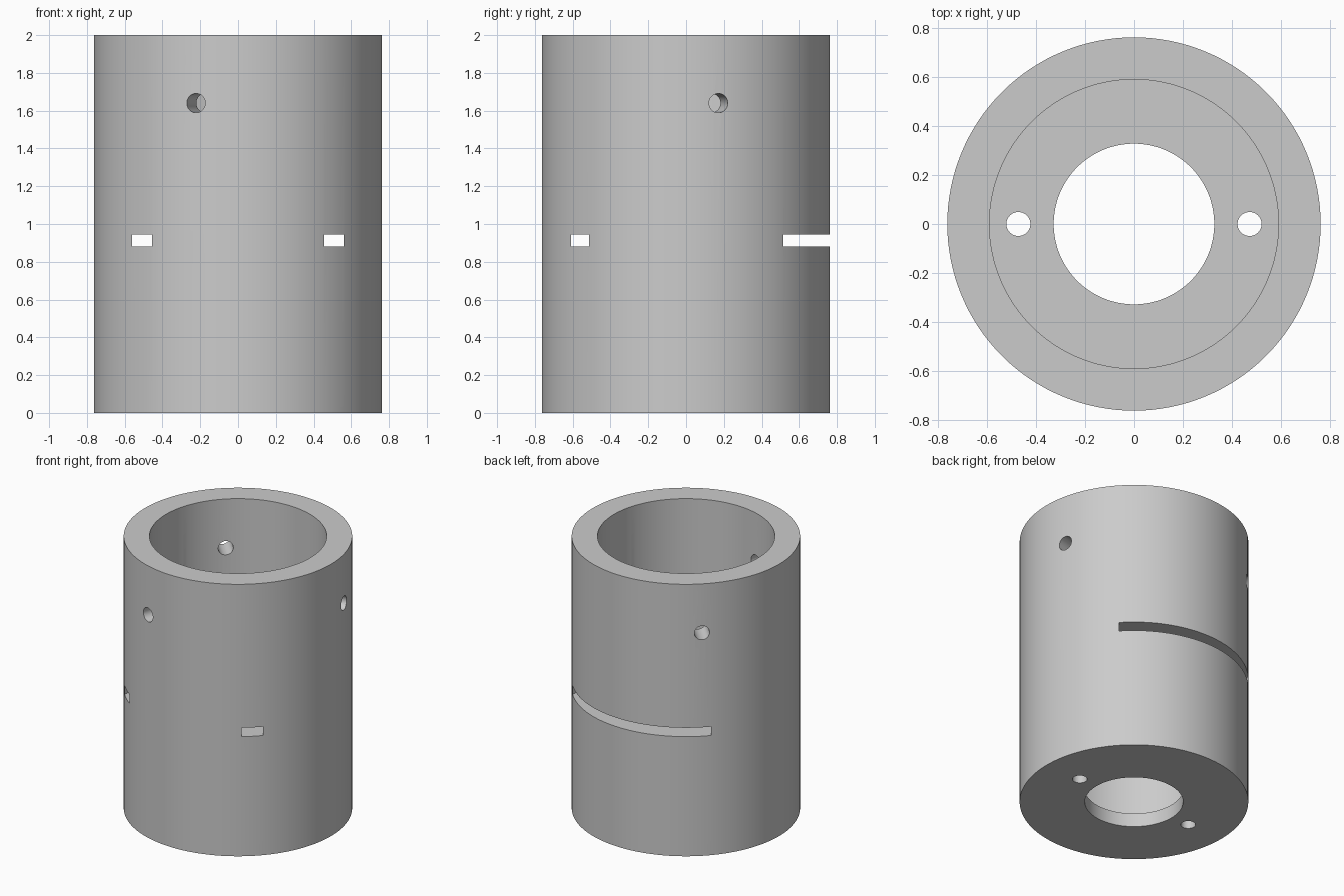
import bpy, bmesh, math
from mathutils import Matrix, Vector

if "Cube" in bpy.data.objects:
    bpy.data.objects.remove(bpy.data.objects["Cube"])

R_OUT, R_IN, R_BORE, HEIGHT, FLOOR = 0.762, 0.59, 0.328, 2.0, 0.1
SEGMENTS = 128

grey = bpy.data.materials.new("plain grey")
grey.diffuse_color = (0.6, 0.6, 0.6, 1)
grey.use_nodes = True
grey.node_tree.nodes["Principled BSDF"].inputs["Base Color"].default_value = grey.diffuse_color


def new_object(name, bm):
    bmesh.ops.recalc_face_normals(bm, faces=bm.faces)
    mesh = bpy.data.meshes.new(name)
    bm.to_mesh(mesh)
    bm.free()
    mesh.materials.append(grey)
    obj = bpy.data.objects.new(name, mesh)
    bpy.context.collection.objects.link(obj)
    return obj


def lathe(name, profile):
    """Spin a closed (radius, z) profile around the z axis."""
    bm = bmesh.new()
    rings = []
    for i in range(SEGMENTS):
        a = 2 * math.pi * i / SEGMENTS
        rings.append([bm.verts.new((r * math.cos(a), r * math.sin(a), z)) for r, z in profile])
    n = len(profile)
    for i in range(SEGMENTS):
        a, b = rings[i], rings[(i + 1) % SEGMENTS]
        for j in range(n):
            k = (j + 1) % n
            bm.faces.new((a[j], b[j], b[k], a[k]))
    return new_object(name, bm)


def rod(name, radius, length, centre, direction):
    bm = bmesh.new()
    turn = Vector(direction).to_track_quat('Z', 'Y').to_matrix().to_4x4()
    bmesh.ops.create_cone(bm, cap_ends=True, segments=40, radius1=radius, radius2=radius,
                          depth=length, matrix=Matrix.Translation(centre) @ turn)
    return new_object(name, bm)


def box(name, low, high):
    bm = bmesh.new()
    low, high = Vector(low), Vector(high)
    bmesh.ops.create_cube(bm, size=1, matrix=Matrix.Translation((low + high) / 2)
                          @ Matrix.Diagonal((*(high - low), 1)))
    return new_object(name, bm)


# Cup-shaped sleeve with a bored floor
sleeve = lathe("sleeve", [(R_BORE, 0), (R_OUT, 0), (R_OUT, HEIGHT),
                          (R_IN, HEIGHT), (R_IN, FLOOR), (R_BORE, FLOOR)])

# Plate slot entering from the back, its front corners break through the wall
cutters = [box("slot_cutter", (-0.562, -0.61, 0.88), (0.562, 1.0, 0.945))]

# Three radial holes near the top
for degrees in (13, 133, 253):
    a = math.radians(degrees)
    d = Vector((math.cos(a), math.sin(a), 0))
    cutters.append(rod("side_hole_cutter", 0.051, 0.5, d * 0.68 + Vector((0, 0, 1.64)), d))

# Two screw holes in the floor
for side in (-1, 1):
    cutters.append(rod("floor_hole_cutter", 0.049, 0.4, (side * 0.472, 0, 0.05), (0, 0, 1)))

# Cut the openings, then remove the helpers
bpy.context.view_layer.objects.active = sleeve
sleeve.select_set(True)
for cutter in cutters:
    cutter.hide_render = True
    mod = sleeve.modifiers.new("cut", 'BOOLEAN')
    mod.operation = 'DIFFERENCE'
    mod.solver = 'EXACT'
    mod.object = cutter
    bpy.ops.object.modifier_apply(modifier=mod.name)
    bpy.data.objects.remove(cutter)

bpy.ops.object.shade_smooth_by_angle(angle=math.radians(30))
